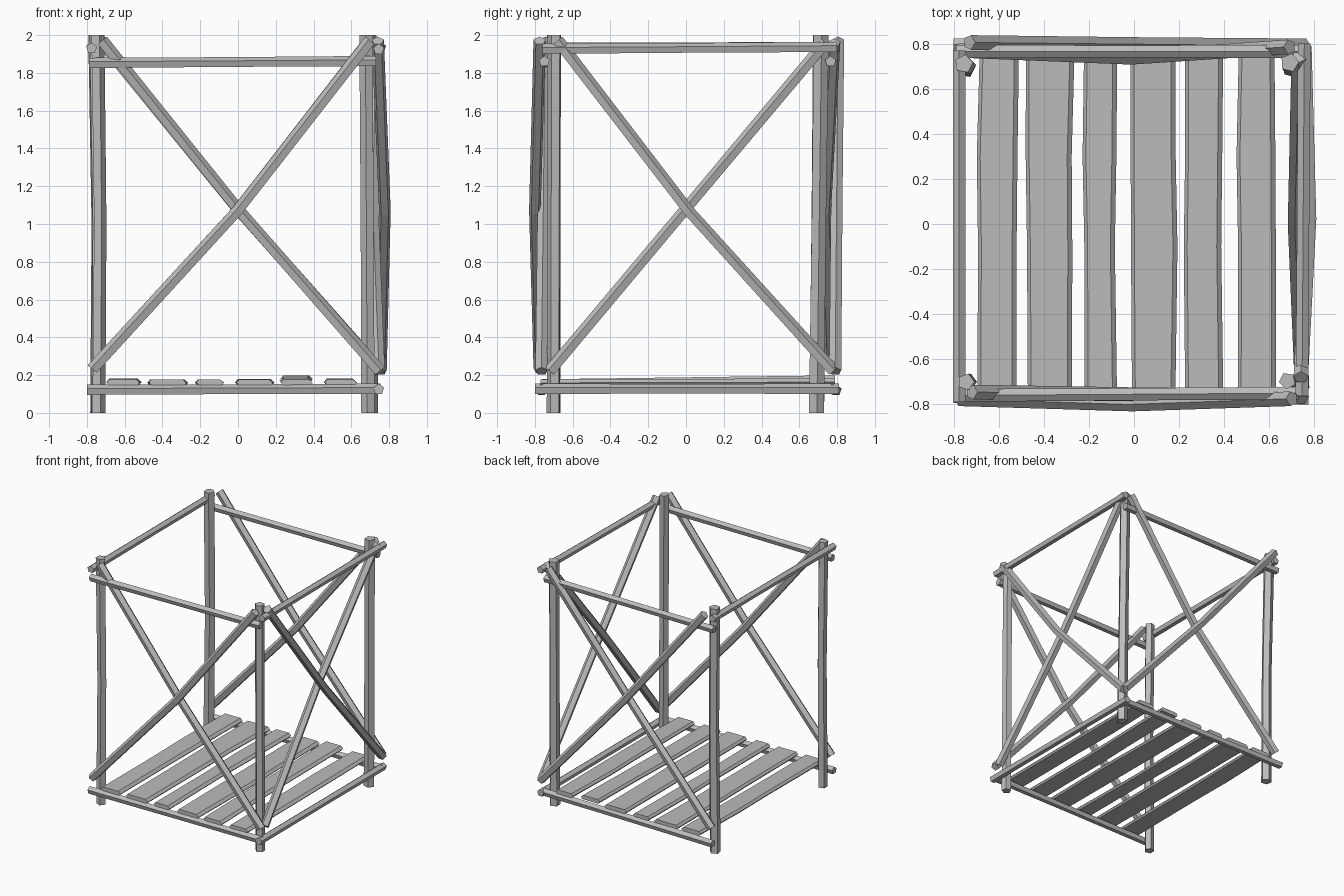
import bpy
import bmesh
import math
import random
from mathutils import Vector

random.seed(4)
cube = bpy.data.objects.get("Cube")
if cube:
    bpy.data.objects.remove(cube)

wood = bpy.data.materials.new("grey_wood")
wood.use_nodes = True
wood.diffuse_color = (0.5, 0.5, 0.5, 1)
wood.node_tree.nodes["Principled BSDF"].inputs["Base Color"].default_value = wood.diffuse_color


def loft(name, rings):
    """Skin a list of closed rings and cap both ends."""
    bm = bmesh.new()
    rows = [[bm.verts.new(p) for p in ring] for ring in rings]
    n = len(rows[0])
    for a, b in zip(rows, rows[1:]):
        for i in range(n):
            j = (i + 1) % n
            bm.faces.new((a[i], a[j], b[j], b[i]))
    bm.faces.new(rows[0])
    bm.faces.new(rows[-1])
    bmesh.ops.recalc_face_normals(bm, faces=bm.faces)
    mesh = bpy.data.meshes.new(name)
    bm.to_mesh(mesh)
    bm.free()
    mesh.materials.append(wood)
    obj = bpy.data.objects.new(name, mesh)
    bpy.context.collection.objects.link(obj)


def pole(name, start, end, r=0.035, mid=None):
    """Five-sided pole; mid shifts the halfway point to bend it."""
    start, end = Vector(start), Vector(end)
    middle = (start + end) / 2 + Vector(mid or (0, 0, 0))
    turn = (end - start).to_track_quat("Z", "Y")
    rings = []
    for centre, size in ((start, r), (middle, r * 0.95), (end, r)):
        ring = [Vector((math.cos(a), math.sin(a), 0)) * size
                for a in (math.tau * k / 5 + math.pi / 2 for k in range(5))]
        rings.append([centre + turn @ p for p in ring])
    loft(name, rings)


def plank(name, x0, x1, lift):
    """Rough board along y with chamfered upper edges."""
    rings = []
    for y in (-0.77, -0.1, 0.3, 0.79):
        a = x0 + random.uniform(-0.008, 0.008)
        b = x1 + random.uniform(-0.008, 0.008)
        base = 0.145 + lift * (y + 0.77) / 1.5
        top = base + 0.033
        rings.append([(a + 0.012, y, base), (b - 0.012, y, base), (b, y, base + 0.014),
                      (b - 0.02, y, top), (a + 0.015, y, top), (a, y, base + 0.016)])
    loft(name, rings)


# Corner posts
pole("front_right_post", (-0.74, -0.70, 0), (-0.745, -0.70, 2), 0.038, (0.01, 0, 0))
pole("back_right_post", (-0.745, 0.69, 0), (-0.755, 0.71, 2), 0.042, (0.01, 0, 0))
pole("front_left_post", (0.69, -0.70, 0), (0.68, -0.695, 2), 0.038)
pole("back_left_post", (0.70, 0.69, 0), (0.69, 0.715, 2), 0.042)

# Upper rails
pole("front_top_rail", (-0.79, -0.76, 1.85), (0.73, -0.75, 1.86), 0.03)
pole("back_top_rail", (-0.79, 0.765, 1.85), (0.73, 0.765, 1.86), 0.03)
pole("right_top_rail", (-0.775, -0.79, 1.93), (-0.775, 0.77, 1.935), 0.03)
pole("left_top_rail", (0.745, -0.76, 1.925), (0.755, 0.80, 1.935), 0.03)

# Lower rails, with the right side open
pole("front_bottom_rail", (-0.80, -0.765, 0.12), (0.755, -0.765, 0.125), 0.03)
pole("back_bottom_rail", (-0.80, 0.795, 0.12), (0.755, 0.775, 0.125), 0.03)
pole("left_bottom_rail", (0.745, -0.80, 0.125), (0.745, 0.81, 0.125), 0.03)

# Crossed braces on three sides
pole("front_brace_outer", (-0.77, -0.775, 0.23), (0.70, -0.775, 1.97), 0.034, (0.035, -0.025, -0.03))
pole("front_brace_inner", (-0.72, -0.745, 1.97), (0.75, -0.765, 0.22), 0.034, (-0.015, 0, -0.02))
pole("back_brace_outer", (-0.73, 0.805, 1.97), (0.755, 0.79, 0.22), 0.034, (-0.015, 0, -0.02))
pole("back_brace_inner", (-0.77, 0.77, 0.23), (0.69, 0.785, 1.96), 0.034, (0.035, -0.04, -0.03))
pole("left_brace_outer", (0.74, -0.68, 1.97), (0.755, 0.78, 0.22), 0.034, (0.03, -0.035, -0.03))
pole("left_brace_inner", (0.745, -0.72, 0.22), (0.73, 0.74, 1.96), 0.034, (-0.025, 0, 0))

# Floor planks
planks = [(-0.69, -0.515, 0.004), (-0.475, -0.27, 0.0), (-0.225, -0.08, 0.0),
          (-0.015, 0.19, 0.002), (0.22, 0.39, 0.02), (0.46, 0.63, 0.004)]
for i, (x0, x1, lift) in enumerate(planks):
    plank(f"floor_plank_{i + 1}", x0, x1, lift)
